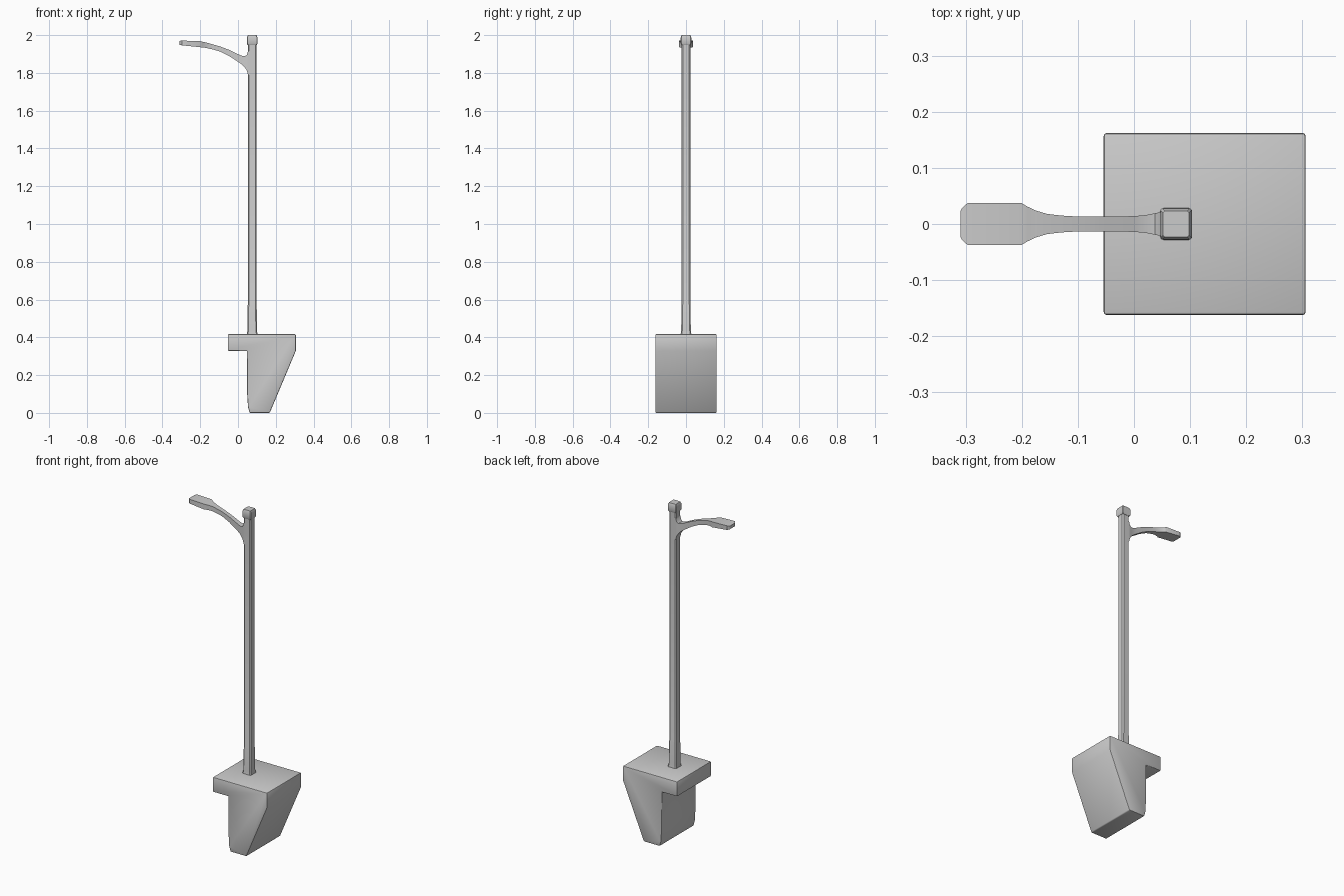
import bpy, bmesh
from mathutils import Vector

if "Cube" in bpy.data.objects:
    bpy.data.objects.remove(bpy.data.objects["Cube"])


def finish(name, bm, bevel=0.0, segments=2):
    bmesh.ops.recalc_face_normals(bm, faces=bm.faces)
    mesh = bpy.data.meshes.new(name)
    bm.to_mesh(mesh)
    bm.free()
    ob = bpy.data.objects.new(name, mesh)
    bpy.context.collection.objects.link(ob)
    bpy.ops.object.select_all(action='DESELECT')
    ob.select_set(True)
    bpy.context.view_layer.objects.active = ob
    if bevel:
        m = ob.modifiers.new("edge_bevel", 'BEVEL')
        m.width = bevel
        m.segments = segments
        m.limit_method = 'ANGLE'
        m.angle_limit = 0.5
        bpy.ops.object.modifier_apply(modifier=m.name)
    bpy.ops.object.shade_smooth_by_angle(angle=0.6)
    return ob


def loft(rings):
    bm = bmesh.new()
    loops = [[bm.verts.new(Vector(p)) for p in r] for r in rings]
    n = len(loops[0])
    for a, b in zip(loops, loops[1:]):
        for i in range(n):
            j = (i + 1) % n
            bm.faces.new((a[i], a[j], b[j], b[i]))
    bm.faces.new(loops[0])
    bm.faces.new(loops[-1])
    return bm


def octagon(cx, half, cut, z):
    h, k = half, half - cut
    pts = [(h, -k), (h, k), (k, h), (-k, h), (-h, k), (-h, -k), (-k, -h), (k, -h)]
    return [(cx + x, y, z) for x, y in pts]


# foundation block: side profile extruded across the width
profile = [(-0.054, 0.417), (0.306, 0.417), (0.306, 0.328), (0.168, 0.0),
           (0.062, 0.0), (0.053, 0.03), (0.048, 0.11), (0.048, 0.328), (-0.054, 0.328)]
finish("foundation_block",
       loft([[(x, y, z) for x, z in profile] for y in (-0.162, 0.162)]), 0.005)

# chamfered square pole, flaring slightly at the foot
POLE_X = 0.075
pole = [(0.405, 0.030), (0.42, 0.028), (0.435, 0.0255), (0.57, 0.024),
        (0.575, 0.0225), (1.96, 0.0225)]
finish("pole", loft([octagon(POLE_X, h, 0.006, z) for z, h in pole]))

# cap on top of the pole
cap = [(1.948, 0.024), (1.955, 0.028), (1.988, 0.028), (2.0, 0.023)]
finish("pole_cap", loft([octagon(POLE_X, h, 0.003, z) for z, h in cap]))

# curved arm widening into the lamp head: x, bottom z, top z, half width
arm = [(-0.309, 1.949, 1.968, 0.024), (-0.306, 1.947, 1.970, 0.029),
       (-0.297, 1.946, 1.971, 0.037), (-0.200, 1.936, 1.968, 0.037),
       (-0.190, 1.935, 1.965, 0.031), (-0.175, 1.933, 1.962, 0.024),
       (-0.155, 1.929, 1.957, 0.018), (-0.130, 1.923, 1.950, 0.015),
       (-0.095, 1.913, 1.940, 0.013), (-0.050, 1.891, 1.923, 0.013),
       (0.000, 1.859, 1.899, 0.014), (0.022, 1.843, 1.890, 0.016),
       (0.037, 1.828, 1.888, 0.019), (0.047, 1.812, 1.896, 0.021),
       (0.053, 1.790, 1.915, 0.022), (0.065, 1.785, 1.920, 0.022)]
finish("lamp_arm", loft([[(x, -w, lo), (x, w, lo), (x, w, hi), (x, -w, hi)]
                         for x, lo, hi, w in arm]))
